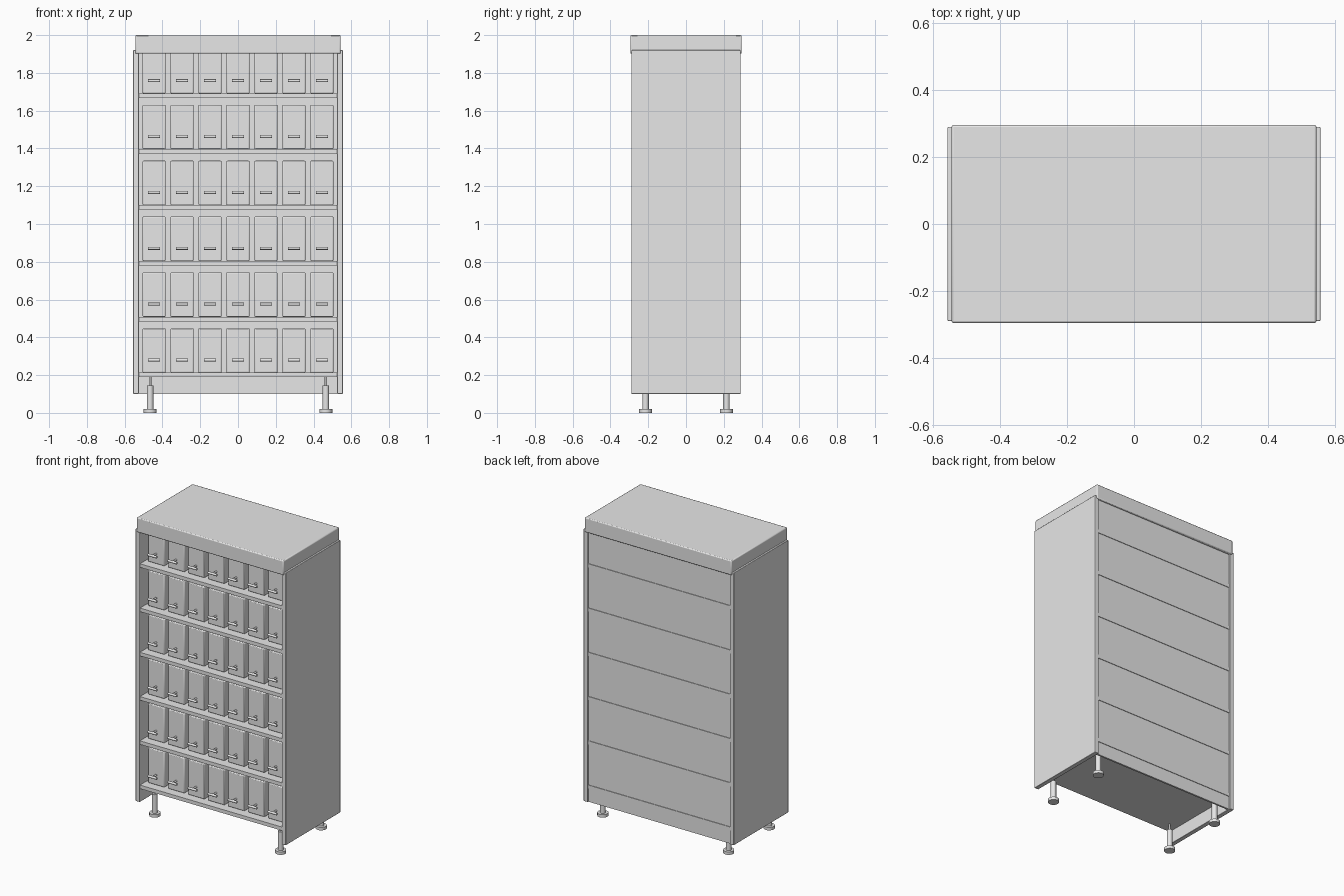
import bpy
import bmesh
import math
from mathutils import Matrix

cube = bpy.data.objects.get("Cube")
if cube:
    bpy.data.objects.remove(cube, do_unlink=True)

grey = bpy.data.materials.new("light_grey")
grey.use_nodes = True
grey.diffuse_color = (0.8, 0.8, 0.8, 1)
grey.node_tree.nodes["Principled BSDF"].inputs["Base Color"].default_value = (0.8, 0.8, 0.8, 1)


def add_box(bm, x, y, z):
    """Add a box given its (low, high) range on each axis."""
    size = [b - a for a, b in (x, y, z)]
    centre = [(a + b) / 2 for a, b in (x, y, z)]
    bmesh.ops.create_cube(bm, size=1, matrix=Matrix.Translation(centre) @ Matrix.Diagonal((*size, 1)))


def add_rod(bm, centre, radius, length, axis="Z", sides=16):
    """Add a capped cylinder along one axis."""
    turn = {"X": Matrix.Rotation(math.pi / 2, 4, "Y"),
            "Y": Matrix.Rotation(math.pi / 2, 4, "X"),
            "Z": Matrix.Identity(4)}[axis]
    bmesh.ops.create_cone(bm, cap_ends=True, segments=sides, radius1=radius, radius2=radius,
                          depth=length, matrix=Matrix.Translation(centre) @ turn)


def finish(name, bm, bevel=0, segments=2):
    """Turn a bmesh into an object with the shared material."""
    mesh = bpy.data.meshes.new(name)
    bm.to_mesh(mesh)
    bm.free()
    mesh.materials.append(grey)
    obj = bpy.data.objects.new(name, mesh)
    bpy.context.collection.objects.link(obj)
    if bevel:
        mod = obj.modifiers.new("soft_edges", "BEVEL")
        mod.width = bevel
        mod.segments = segments
    bpy.ops.object.select_all(action="DESELECT")
    obj.select_set(True)
    bpy.context.view_layer.objects.active = obj
    bpy.ops.object.shade_smooth_by_angle(angle=math.radians(35))
    return obj


def box(name, x, y, z, bevel=0):
    bm = bmesh.new()
    add_box(bm, x, y, z)
    return finish(name, bm, bevel)


# Main dimensions
INNER, OUTER = 0.525, 0.555
ROWS, COLUMNS = 6, 7
ROW_STEP, COLUMN_STEP = 0.2957, 0.148
FIRST_SHELF, SHELF_THICK = 0.189, 0.024
DRAWER_FRONT = -0.23

# Cabinet shell
box("right_side_panel", (-OUTER, -INNER), (-0.289, 0.289), (0.1, 1.92), 0.003)
box("left_side_panel", (INNER, OUTER), (-0.289, 0.289), (0.1, 1.92), 0.003)
box("back_panel", (-INNER, INNER), (0.268, 0.28), (0.1, 1.91))
box("top_slab", (-0.543, 0.543), (-0.295, 0.295), (1.902, 2.0), 0.006)

# Shelves, drawers and handles, row by row
for row in range(ROWS):
    base = FIRST_SHELF + row * ROW_STEP
    floor = base + SHELF_THICK
    box(f"shelf_{row + 1}", (-INNER, INNER), (-0.285, 0.284), (base, floor))

    drawers, handles = bmesh.new(), bmesh.new()
    top = min(floor + 0.235, 1.925)
    for column in range(COLUMNS):
        x = (column - (COLUMNS - 1) / 2) * COLUMN_STEP
        add_box(drawers, (x - 0.061, x + 0.061), (DRAWER_FRONT, 0.26), (floor, top))
        grip = floor + 0.067
        add_rod(handles, (x, -0.268, grip), 0.008, 0.064, "X", 12)
        add_rod(handles, (x, -0.248, grip), 0.006, 0.04, "Y", 12)
    finish(f"drawers_{row + 1}", drawers, 0.005)
    finish(f"handles_{row + 1}", handles)

# Adjustable feet: disc, post and slim bolt into the bottom shelf
for side, sx in (("right", -1), ("left", 1)):
    for end, sy in (("front", -1), ("back", 1)):
        x, y = sx * 0.465, sy * 0.214
        bm = bmesh.new()
        add_rod(bm, (x, y, 0.01), 0.034, 0.02, sides=24)
        add_rod(bm, (x, y, 0.08), 0.017, 0.13, sides=20)
        add_rod(bm, (x, y, 0.167), 0.006, 0.05, sides=12)
        finish(f"{end}_{side}_leg", bm)
